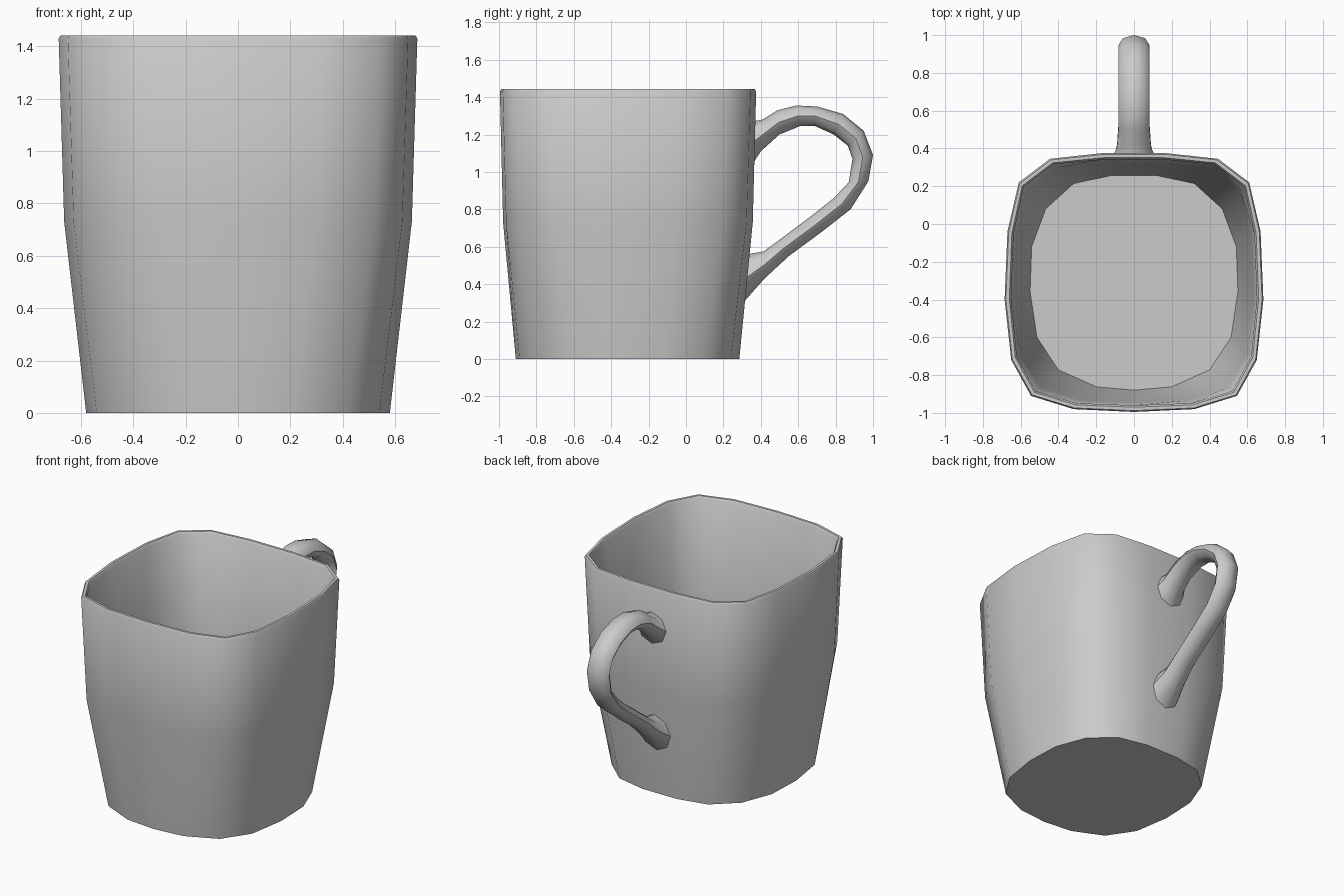
import bpy, bmesh, math
from mathutils import Vector

cube = bpy.data.objects.get("Cube")
if cube:
    bpy.data.objects.remove(cube, do_unlink=True)

glaze = bpy.data.materials.new("grey_glaze")
glaze.use_nodes = True
colour = (0.6, 0.6, 0.6, 1)
glaze.diffuse_color = colour
glaze.node_tree.nodes["Principled BSDF"].inputs["Base Color"].default_value = colour


def loft(name, sections, caps=True):
    """Join a row of matching closed sections into one smooth-shaded part."""
    bm = bmesh.new()
    rings = [[bm.verts.new(p) for p in s] for s in sections]
    for a, b in zip(rings, rings[1:]):
        n = len(a)
        for i in range(n):
            j = (i + 1) % n
            bm.faces.new((a[i], a[j], b[j], b[i]))
    if caps:
        bm.faces.new(rings[0])
        bm.faces.new(rings[-1])
    bmesh.ops.recalc_face_normals(bm, faces=bm.faces)
    mesh = bpy.data.meshes.new(name)
    bm.to_mesh(mesh)
    bm.free()
    mesh.materials.append(glaze)
    obj = bpy.data.objects.new(name, mesh)
    bpy.context.collection.objects.link(obj)
    bpy.ops.object.select_all(action='DESELECT')
    obj.select_set(True)
    bpy.context.view_layer.objects.active = obj
    bpy.ops.object.shade_smooth_by_angle(angle=math.radians(50))
    return obj


# Cup: squarish rim outline blending down to a rounder foot outline
CENTRE = -0.31
rim_half = [(0, -.995), (.32, -.98), (.545, -.91), (.65, -.72), (.685, -.4),
            (.67, -.04), (.61, .22), (.445, .345), (.17, .375)]
foot_half = [(0, -.91), (.21, -.89), (.42, -.795), (.54, -.615), (.58, -.36),
             (.57, -.11), (.49, .1), (.335, .24), (.13, .285)]


def outline(t, z, inset=0):
    """Closed ring: t = 0 at the foot, 1 at the rim, moved inwards by inset."""
    half = []
    for f, r in zip(foot_half, rim_half):
        p = Vector(f).lerp(Vector(r), t) - Vector((0, CENTRE))
        p *= 1 - inset / p.length
        half.append((p.x, p.y + CENTRE, z))
    return half + [(-x, y, h) for x, y, h in reversed(half[1:])]


loft("cup_body", [
    outline(0, 0), outline(.8, .73), outline(1, 1.43),
    outline(.99, 1.442, .006), outline(.99, 1.442, .024), outline(1, 1.43, .035),
    outline(.8, .73, .032), outline(0, .03, .03)])

# Handle: outer edge point, inner edge point and half width at each section
stations = [
    ((.355, 1.27), (.355, 1.04), .115), ((.41, 1.28), (.40, 1.11), .09),
    ((.49, 1.33), (.50, 1.20), .083), ((.59, 1.355), (.61, 1.245), .083),
    ((.70, 1.35), (.69, 1.245), .083), ((.84, 1.31), (.79, 1.20), .083),
    ((.95, 1.22), (.865, 1.14), .083), ((1.0, 1.09), (.89, 1.07), .083),
    ((.975, .95), (.87, .945), .083), ((.88, .80), (.79, .86), .083),
    ((.72, .675), (.66, .757), .083), ((.55, .55), (.49, .63), .083),
    ((.42, .43), (.415, .575), .09), ((.305, .30), (.33, .56), .115)]

SIDES = 8
sections = []
for outer, inner, width in stations:
    a, b = Vector(outer), Vector(inner)
    mid, arm = (a + b) / 2, (a - b) / 2
    ring = []
    for k in range(SIDES):
        ang = math.tau * k / SIDES
        p = mid + arm * math.cos(ang)
        ring.append((width * math.sin(ang), p.x, p.y))
    sections.append(ring)
loft("handle", sections)
